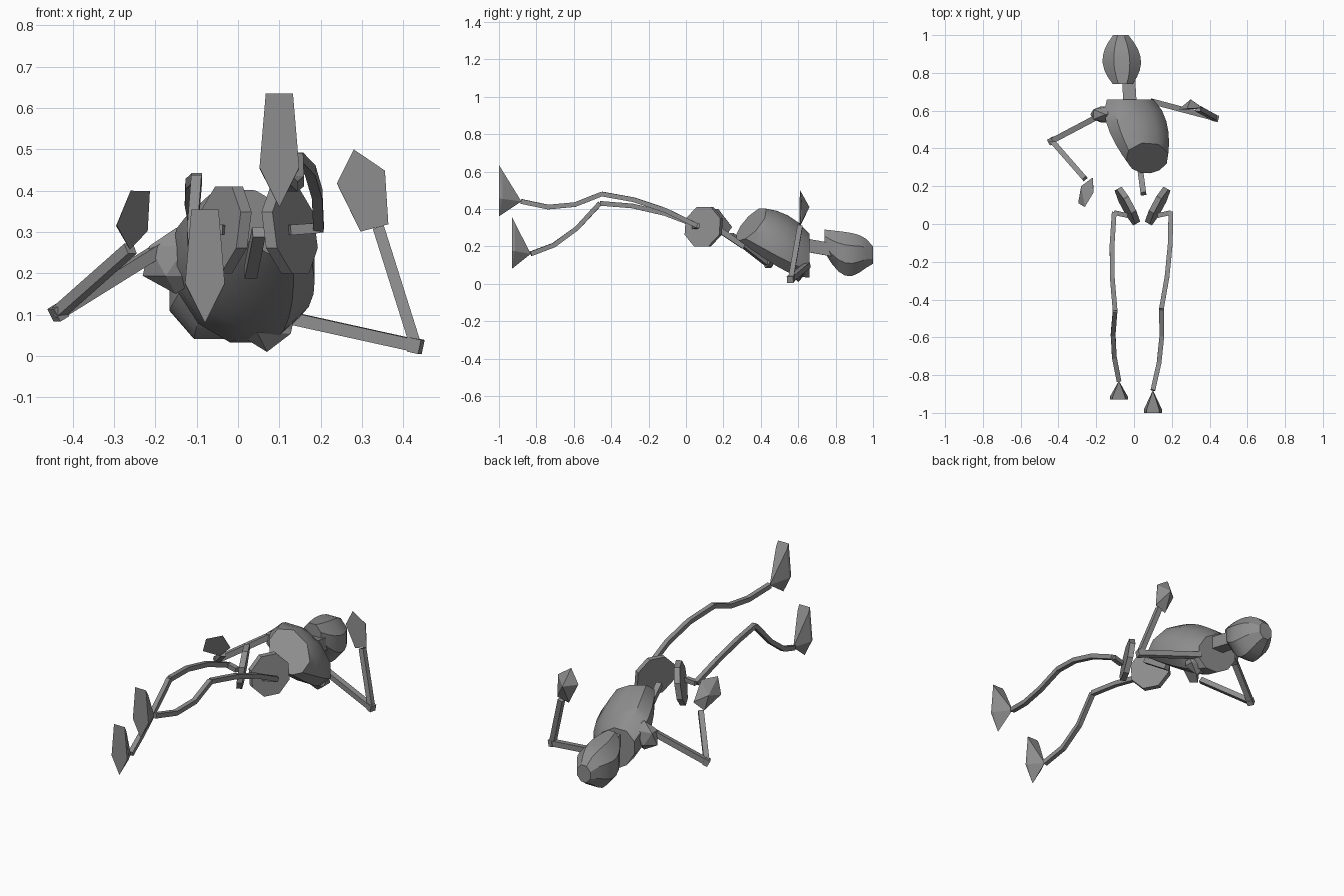
import bpy, bmesh
from math import sin, cos, pi, radians
from mathutils import Vector

cube = bpy.data.objects.get("Cube")
if cube:
    bpy.data.objects.remove(cube, do_unlink=True)

colour = (0.27, 0.27, 0.27, 1)
grey = bpy.data.materials.new("plain_grey")
grey.use_nodes = True
grey.diffuse_color = colour
grey.node_tree.nodes["Principled BSDF"].inputs["Base Color"].default_value = colour


def finish(name, bm, smooth_angle=None):
    bmesh.ops.recalc_face_normals(bm, faces=bm.faces)
    mesh = bpy.data.meshes.new(name)
    bm.to_mesh(mesh)
    bm.free()
    mesh.materials.append(grey)
    obj = bpy.data.objects.new(name, mesh)
    bpy.context.collection.objects.link(obj)
    if smooth_angle:
        bpy.ops.object.select_all(action='DESELECT')
        obj.select_set(True)
        bpy.context.view_layer.objects.active = obj
        bpy.ops.object.shade_smooth_by_angle(angle=radians(smooth_angle))


def skin(rings):
    """Closed surface through rings of equal length."""
    bm = bmesh.new()
    loops = [[bm.verts.new(p) for p in ring] for ring in rings]
    count = len(loops[0])
    for near, far in zip(loops, loops[1:]):
        for i in range(count):
            j = (i + 1) % count
            bm.faces.new((near[i], near[j], far[j], far[i]))
    bm.faces.new(loops[0])
    bm.faces.new(loops[-1])
    return bm


def polygon(centre, across, up, sides):
    angles = [(i + 0.5) * 2 * pi / sides for i in range(sides)]
    return [centre + (across * cos(a) + up * sin(a)) / cos(pi / sides) for a in angles]


def barrel(start, end, sides, radius, depth, roll, sink):
    """Swollen body along a line; radius and sink are functions of the way along."""
    start, end, steps = Vector(start), Vector(end), 7
    rings = []
    for i in range(steps + 1):
        t = i / steps
        r = radius(t)
        centre = start.lerp(end, t) - Vector((0, 0, sink(t)))
        rings.append(polygon(centre, Vector((r, 0, r * roll)), Vector((0, 0, r * depth)), sides))
    return skin(rings)


def bone(name, start, end, width, bow=(0, 0, 0)):
    """Square bar between two points, bent sideways in the middle by bow."""
    start, end, bow = Vector(start), Vector(end), Vector(bow)
    steps = 3 if bow.length else 1
    path = [start.lerp(end, i / steps) + bow * sin(pi * i / steps) for i in range(steps + 1)]
    rings = []
    for i, p in enumerate(path):
        along = (path[min(i + 1, steps)] - path[max(i - 1, 0)]).normalized()
        across = along.cross(Vector((0, 1, 0) if abs(along.z) > 0.8 else (0, 0, 1))).normalized()
        rings.append(polygon(p, across * width / 2, across.cross(along) * width / 2, 4))
    finish(name, skin(rings))


def blade(name, point, edge, peak, widest, edge_half, thick):
    """Kite plate from a point to a blunt edge, raised to a peak on one side."""
    point, edge, peak = Vector(point), Vector(edge), Vector(peak)
    across = (edge - point).cross(peak - point).normalized()
    waist = point.lerp(edge, 0.35)
    bm = bmesh.new()
    for p in (point, peak):
        bm.verts.new(p)
    for s in (-1, 1):
        for base, half in ((waist, widest), (edge, edge_half)):
            bm.verts.new(base + across * half * s)
            bm.verts.new(base.lerp(peak, thick) + across * half * s)
    bmesh.ops.convex_hull(bm, input=bm.verts)
    finish(name, bm)


def knob(name, centre, size):
    """Faceted lump."""
    bm = bmesh.new()
    bmesh.ops.create_icosphere(bm, subdivisions=1, radius=1)
    bmesh.ops.scale(bm, vec=size, verts=bm.verts)
    bmesh.ops.translate(bm, vec=centre, verts=bm.verts)
    finish(name, bm)


# Head with a flat face, hanging below a nearly level line; neck and lower spine
def skull_radius(t):
    return 0.102 * sin(pi * (0.17 + 0.7 * t))


skull = barrel((-0.06, 0.74, 0.29), (-0.07, 1, 0.26), 8, skull_radius, 1.15, 0,
               lambda t: 1.15 * skull_radius(t) + 0.06 * t ** 6)
finish("head", skull, 30)
bone("neck", (-0.02, 0.62, 0.21), (-0.03, 0.79, 0.18), 0.07)
bone("lower_spine", (0.05, 0.16, 0.3), (0.03, 0.31, 0.2), 0.03)

# Torso, rolled towards its left and cut off at a slant below the ribs
torso = barrel((-0.02, 0.66, 0.15), (0.09, 0.25, 0.32), 10,
               lambda t: 0.16 * sin(pi * (0.28 + 0.58 * t ** 0.8)), 0.9, -0.3,
               lambda t: -0.02 * sin(pi * t))
cut = bmesh.ops.bisect_plane(torso, geom=torso.verts[:] + torso.edges[:] + torso.faces[:],
                             plane_co=(0.08, 0.38, 0.34), plane_no=(0.35, -0.6, 0.7),
                             clear_outer=True)
rim = [e for e in cut["geom_cut"] if isinstance(e, bmesh.types.BMEdge)]
bmesh.ops.holes_fill(torso, edges=rim, sides=0)
finish("torso", torso, 35)
knob("right_shoulder", (-0.15, 0.58, 0.23), (0.09, 0.05, 0.08))
knob("left_shoulder", (0.07, 0.6, 0.09), (0.08, 0.05, 0.08))

# Hips and legs: each side has its own centre, knee, ankle and sole position
legs = (("left", 1, 0.125, (0.145, -0.45, 0.48), (0.1, -0.88, 0.44), -1),
        ("right", -1, -0.035, (-0.1, -0.46, 0.43), (-0.08, -0.83, 0.16), -0.93))
for side, s, x, knee, ankle, sole in legs:
    along = Vector((0.47 * s, 0.88, 0))
    out = Vector((0.88 * s, -0.47, 0))
    centre = Vector((x, 0.095, 0.305))
    lean = Vector((0, 0, 0.105)) - out * 0.015
    octagons = [polygon(centre + out * t, along * 0.105, lean, 8) for t in (-0.015, 0.015)]
    finish(side + "_hip_plate", skin(octagons))
    hip = Vector((x + 0.07 * s, 0.06, 0.31))
    bone(side + "_hip_joint", centre - Vector((0, 0.05, 0)), hip, 0.025)
    bone(side + "_thigh", hip, knee, 0.025, (0.015 * s, 0, 0.03))
    bone(side + "_shin", knee, ankle, 0.025, (0.02 * s, 0, -0.05))
    heel = Vector((ankle[0], sole, ankle[2] - 0.08))
    blade(side + "_foot", heel, heel + Vector((0, 0, 0.275)), ankle, 0.048, 0.033, 0.15)

# Arms
arms = (("left", (0.09, 0.65, 0.1), (0.43, 0.56, 0.025), (0.34, 0.61, 0.31)),
        ("right", (-0.17, 0.58, 0.27), (-0.435, 0.44, 0.105), (-0.26, 0.24, 0.26)))
for side, shoulder, elbow, wrist in arms:
    bone(side + "_upper_arm", shoulder, elbow, 0.03)
    bone(side + "_forearm", elbow, wrist, 0.028)
    tip = Vector(elbow).lerp(Vector(shoulder), -0.04)
    bone(side + "_elbow", tip, Vector(elbow).lerp(Vector(shoulder), 0.04), 0.035)
blade("left_hand", (0.28, 0.61, 0.5), (0.33, 0.61, 0.31), (0.3, 0.66, 0.41), 0.06, 0.035, 0.08)
blade("right_hand", (-0.26, 0.09, 0.4), (-0.24, 0.23, 0.28), (-0.28, 0.2, 0.34), 0.065, 0.035, 0.08)
